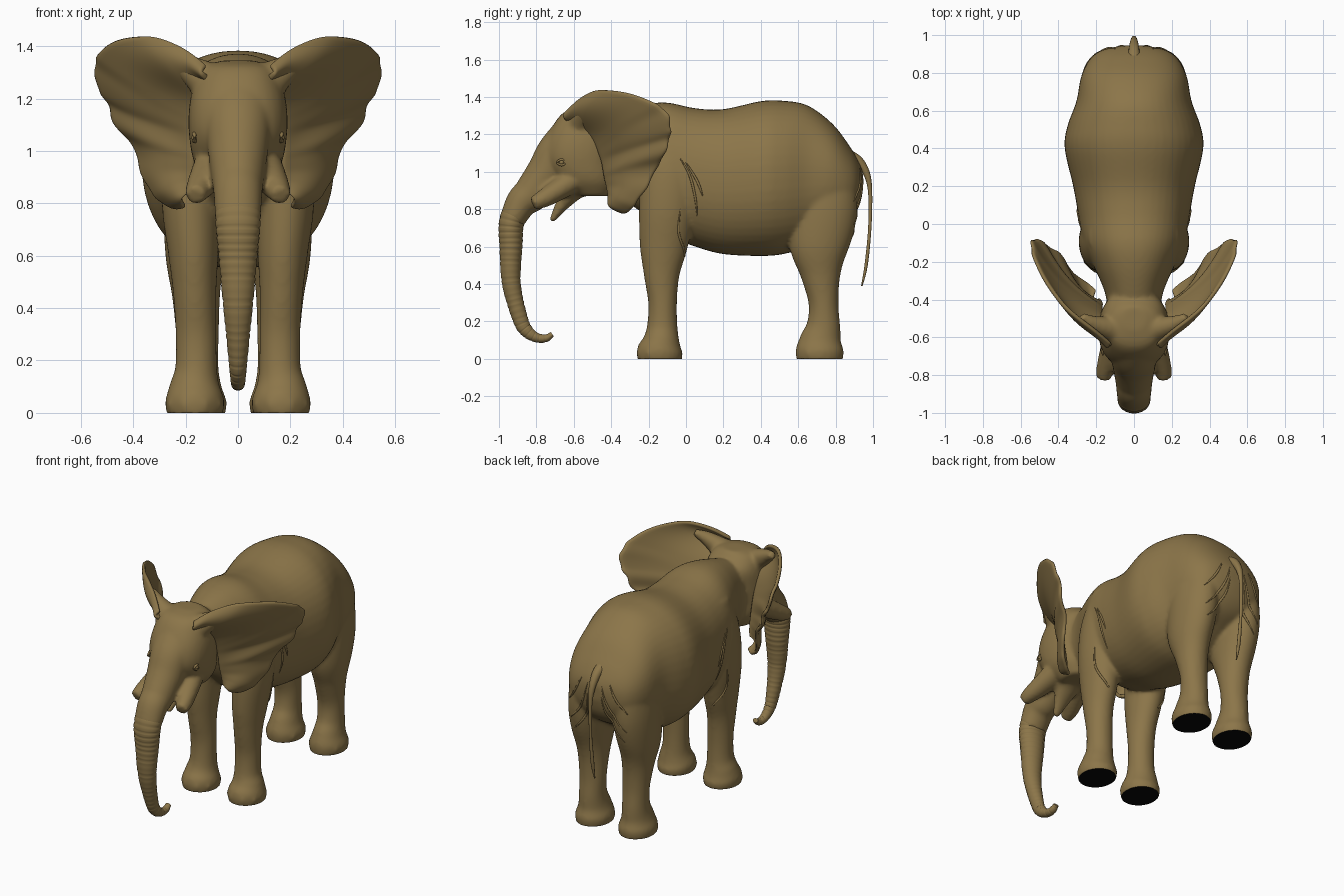
import bpy, bmesh, math
from mathutils import Vector
from mathutils.bvhtree import BVHTree

if "Cube" in bpy.data.objects:
    bpy.data.objects.remove(bpy.data.objects["Cube"])

hide = bpy.data.materials.new("elephant_hide")
hide.diffuse_color = (0.262, 0.18, 0.067, 1)
hide.use_nodes = True
hide.node_tree.nodes["Principled BSDF"].inputs["Base Color"].default_value = hide.diffuse_color
sole = bpy.data.materials.new("black_sole")
sole.diffuse_color = (0.002, 0.002, 0.002, 1)
sole.use_nodes = True
sole.node_tree.nodes["Principled BSDF"].inputs["Base Color"].default_value = sole.diffuse_color


def spline(pts, n):
    """Catmull-Rom resampling of tuples of any length."""
    out = []
    for i in range(len(pts) - 1):
        a, b, c, d = pts[max(i - 1, 0)], pts[i], pts[i + 1], pts[min(i + 2, len(pts) - 1)]
        for k in range(n):
            t = k / n
            out.append(tuple(0.5 * (2 * q + (r - p) * t + (2 * p - 5 * q + 4 * r - s) * t * t
                       + (3 * q - p - 3 * r + s) * t ** 3) for p, q, r, s in zip(a, b, c, d)))
    return out + [tuple(pts[-1])]


def tube(bm, pts, n=6, seg=32, power=2.0, axis=None, wrinkle=0.0):
    """Loft rings along (x, y, z, side radius, other radius)."""
    pts = spline(pts, n)
    rings, run = [], 0.0
    for i, p in enumerate(pts):
        c = Vector(p[:3])
        prev, nxt = Vector(pts[max(i - 1, 0)][:3]), Vector(pts[min(i + 1, len(pts) - 1)][:3])
        t = Vector(axis) if axis else (nxt - prev).normalized()
        u = (Vector((1, 0, 0)) - t * t.x).normalized()
        v = t.cross(u)
        run += (c - prev).length
        k = 1 - wrinkle * max(0, math.cos(run * 2 * math.pi / 0.031)) ** 4
        ring = []
        for j in range(seg):
            a = 2 * math.pi * j / seg
            ca, sa = math.cos(a), math.sin(a)
            e = 2 / power
            ring.append(bm.verts.new(c + u * (k * p[3] * math.copysign(abs(ca) ** e, ca))
                                     + v * (k * p[4] * math.copysign(abs(sa) ** e, sa))))
        rings.append(ring)
    for r, s in zip(rings, rings[1:]):
        for j in range(seg):
            bm.faces.new((r[j], r[(j + 1) % seg], s[(j + 1) % seg], s[j]))
    bm.faces.new(rings[0])
    bm.faces.new(rings[-1])


def finish(name, bm, angle=60, mats=(hide,)):
    bmesh.ops.recalc_face_normals(bm, faces=bm.faces[:])
    me = bpy.data.meshes.new(name)
    for m in mats:
        me.materials.append(m)
    bm.to_mesh(me)
    bm.free()
    ob = bpy.data.objects.new(name, me)
    bpy.context.collection.objects.link(ob)
    bpy.ops.object.select_all(action='DESELECT')
    bpy.context.view_layer.objects.active = ob
    ob.select_set(True)
    bpy.ops.object.shade_smooth_by_angle(angle=math.radians(angle))
    return ob


def mirror(pts, s):
    return [(p[0] * s, *p[1:]) for p in pts]


# Torso and neck: y, belly height, back height, half width
torso = [(-.50, .90, 1.27, .13), (-.36, .86, 1.32, .155), (-.22, .77, 1.36, .215),
         (-.10, .66, 1.37, .268), (.05, .60, 1.34, .295), (.20, .56, 1.335, .322),
         (.40, .55, 1.378, .367), (.52, .56, 1.38, .352), (.65, .60, 1.355, .305),
         (.78, .68, 1.26, .28), (.87, .74, 1.145, .235), (.92, .81, 1.06, .17), (.945, .9, 1.0, .06)]
front_leg = [(.165, -.14, -.03, .10, .113), (.165, -.14, .04, .113, .123), (.165, -.132, .10, .097, .098),
             (.16, -.127, .17, .08, .082), (.16, -.125, .3, .078, .077), (.165, -.13, .45, .082, .096),
             (.17, -.12, .6, .095, .128), (.178, -.1, .8, .113, .152), (.165, -.08, 1.0, .12, .16),
             (.13, -.06, 1.2, .11, .13)]
hind_leg = [(.155, .715, -.03, .10, .118), (.155, .715, .04, .112, .129), (.155, .72, .1, .092, .112),
            (.155, .735, .18, .08, .09), (.155, .735, .3, .082, .08), (.16, .72, .45, .092, .108),
            (.165, .712, .6, .112, .16), (.16, .73, .78, .123, .185), (.15, .72, .95, .118, .19)]
cranium = [(0, -.50, 1.345, .06, .06), (0, -.53, 1.32, .13, .12), (0, -.53, 1.25, .17, .18),
           (0, -.555, 1.15, .188, .20), (0, -.56, 1.05, .186, .20), (0, -.53, .95, .165, .17),
           (0, -.5, .87, .11, .10)]
ear_base = [(.08, -.57, 1.24, .09, .08), (.15, -.55, 1.29, .065, .06), (.22, -.525, 1.335, .042, .042),
            (.28, -.49, 1.37, .022, .022)]
jaw = [(0, -.42, .97, .13, .09), (0, -.56, .925, .10, .06), (0, -.65, .84, .06, .04), (0, -.72, .735, .02, .014)]
socket = [(.08, -.58, .97, .08, .07), (.12, -.69, .90, .066, .058), (.15, -.765, .855, .05, .048),
          (.162, -.82, .83, .037, .036)]
trunk = [(0, -.63, 1.19, .13, .10), (0, -.69, 1.10, .125, .11), (0, -.74, 1.0, .115, .11),
         (0, -.82, .89, .10, .10), (0, -.88, .835, .093, .085), (0, -.93, .74, .087, .068),
         (0, -.936, .6, .075, .062), (0, -.933, .4, .056, .05), (0, -.885, .21, .037, .041),
         (0, -.85, .148, .031, .035), (0, -.80, .114, .027, .026), (0, -.75, .11, .024, .021),
         (0, -.715, .132, .018, .014)]

# Body: overlapping lofts fused into one smooth skin
bm = bmesh.new()
tube(bm, [(0, y, (b + t) / 2, w, (t - b) / 2) for y, b, t, w in torso], seg=48, power=2.2, axis=(0, 1, 0))
tube(bm, cranium, power=2.3, axis=(0, 0, -1))
tube(bm, jaw)
tube(bm, trunk[:6])
for s in (1, -1):
    for part in (front_leg, hind_leg, socket, ear_base):
        tube(bm, mirror(part, s))
    # toenails around the front of each foot
    for fx, fy in ((.165, -.14), (.155, .715)):
        for a in (-60, -20, 20, 60):
            r = math.radians(a)
            nail = bmesh.ops.create_uvsphere(bm, u_segments=12, v_segments=8, radius=.03)
            bmesh.ops.translate(bm, verts=nail['verts'],
                                vec=(s * fx + .09 * math.sin(r), fy - .1 * math.cos(r), .03))
src = finish("body_source", bm)
remesh = src.modifiers.new("fuse", 'REMESH')
remesh.mode = 'VOXEL'
remesh.voxel_size = .011
soft = src.modifiers.new("soften", 'SMOOTH')
soft.factor, soft.iterations = .5, 9
dg = bpy.context.evaluated_depsgraph_get()
skin = bpy.data.meshes.new_from_object(src.evaluated_get(dg))
bpy.data.objects.remove(src)
bm = bmesh.new()
bm.from_mesh(skin)
for v in bm.verts:
    v.co.z = max(v.co.z, 0)          # flat soles
for f in bm.faces:
    f.material_index = int(all(v.co.z < .001 for v in f.verts))
tree = BVHTree.FromBMesh(bm)
finish("body", bm, 70, (hide, sole))

# Wrinkled trunk, starting just under the face skin
bm = bmesh.new()
tube(bm, [(0, -.87, .845, .08, .07)] + trunk[5:], n=22, wrinkle=.06)
finish("trunk", bm, 80)

# Tail
bm = bmesh.new()
tube(bm, [(0, .87, 1.09, .035, .03), (0, .925, 1.055, .028, .026), (0, .968, .985, .02, .018),
          (0, .985, .88, .012, .011), (0, .982, .69, .009, .009), (0, .963, .5, .012, .009),
          (0, .94, .39, .004, .004)], seg=14)
finish("tail", bm)

# Ears: fan surface between the root on the head and the outer rim
rim = [(.12, -.63, 1.32), (.20, -.565, 1.385), (.30, -.49, 1.43), (.38, -.42, 1.437), (.47, -.30, 1.42),
       (.53, -.18, 1.375), (.545, -.10, 1.32), (.532, -.08, 1.24), (.495, -.085, 1.185), (.468, -.11, 1.10),
       (.40, -.15, 1.03), (.37, -.20, .93), (.325, -.26, .84), (.25, -.31, .785), (.20, -.35, .79)]
root = [(.10, -.62, 1.27), (.15, -.52, 1.2), (.165, -.46, 1.08), (.165, -.43, .95), (.175, -.40, .85)]
for s, side in ((1, "left"), (-1, "right")):
    bm = bmesh.new()
    outer, inner = spline(rim, 4), spline(root, 14)
    grid = []
    for i, o in enumerate(outer):
        a, b = Vector(inner[i]), Vector(o)
        # scalloped edge along the outer side
        b += (b - a).normalized() * .006 * math.sin(i * 1.3) * (20 < i < 50)
        row = []
        for j in range(13):
            t = j / 12
            p = a.lerp(b, t) + Vector((.025, -.03, 0)) * math.sin(math.pi * t)
            p.y += .006 * math.sin(i * .45) * math.sin(math.pi * t)      # soft ripples
            row.append(bm.verts.new((p.x * s, p.y, p.z)))
        grid.append(row)
    for r, q in zip(grid, grid[1:]):
        for j in range(12):
            bm.faces.new((r[j], r[j + 1], q[j + 1], q[j]))
    ear = finish(side + "_ear", bm, 70)
    solid = ear.modifiers.new("thickness", 'SOLIDIFY')
    solid.thickness, solid.offset = .022, 0
    ear.modifiers.new("round", 'SUBSURF').levels = 1

# Skin folds and eyes laid on the body surface
side_folds = [[(-.03, 1.07), (.02, .98), (.05, .86), (.06, .76)], [(.0, 1.05), (.06, .95), (.09, .87)],
              [(-.03, .80), (-.04, .68), (-.01, .58), (-.01, .52)]]
rear_folds = [[(.05, 1.0), (.08, .9), (.13, .80), (.2, .72)], [(.05, .93), (.07, .82), (.12, .72), (.18, .65)],
              [(.10, 1.02), (.15, .92), (.21, .84)]]
for s, side in ((1, "left"), (-1, "right")):
    bm = bmesh.new()
    for folds, rear in ((side_folds, False), (rear_folds, True)):
        for f in folds:
            pts = spline(f, 5)
            path = []
            for i, (a, z) in enumerate(pts):
                if rear:
                    hit = tree.ray_cast(Vector((a * s, 3, z)), Vector((0, -1, 0)))[0]
                else:
                    hit = tree.ray_cast(Vector((3 * s, a, z)), Vector((-s, 0, 0)))[0]
                if hit:
                    w = .002 + .005 * math.sin(math.pi * i / (len(pts) - 1))
                    path.append((*hit, w, w))
            if len(path) > 2:
                tube(bm, path, n=2, seg=8)
    finish(side + "_skin_folds", bm)
    hit = tree.ray_cast(Vector((3 * s, -.665, 1.05)), Vector((-s, 0, 0)))[0]
    bm = bmesh.new()
    bmesh.ops.create_uvsphere(bm, u_segments=16, v_segments=10, radius=.013)
    for dz in (.016, -.014):         # upper and lower lids
        tube(bm, [(0, -.03, 0, .004, .004), (.002 * s, 0, dz, .009, .007), (0, .03, 0, .004, .004)], seg=10)
    bmesh.ops.translate(bm, verts=bm.verts[:], vec=hit)
    finish(side + "_eye", bm)
